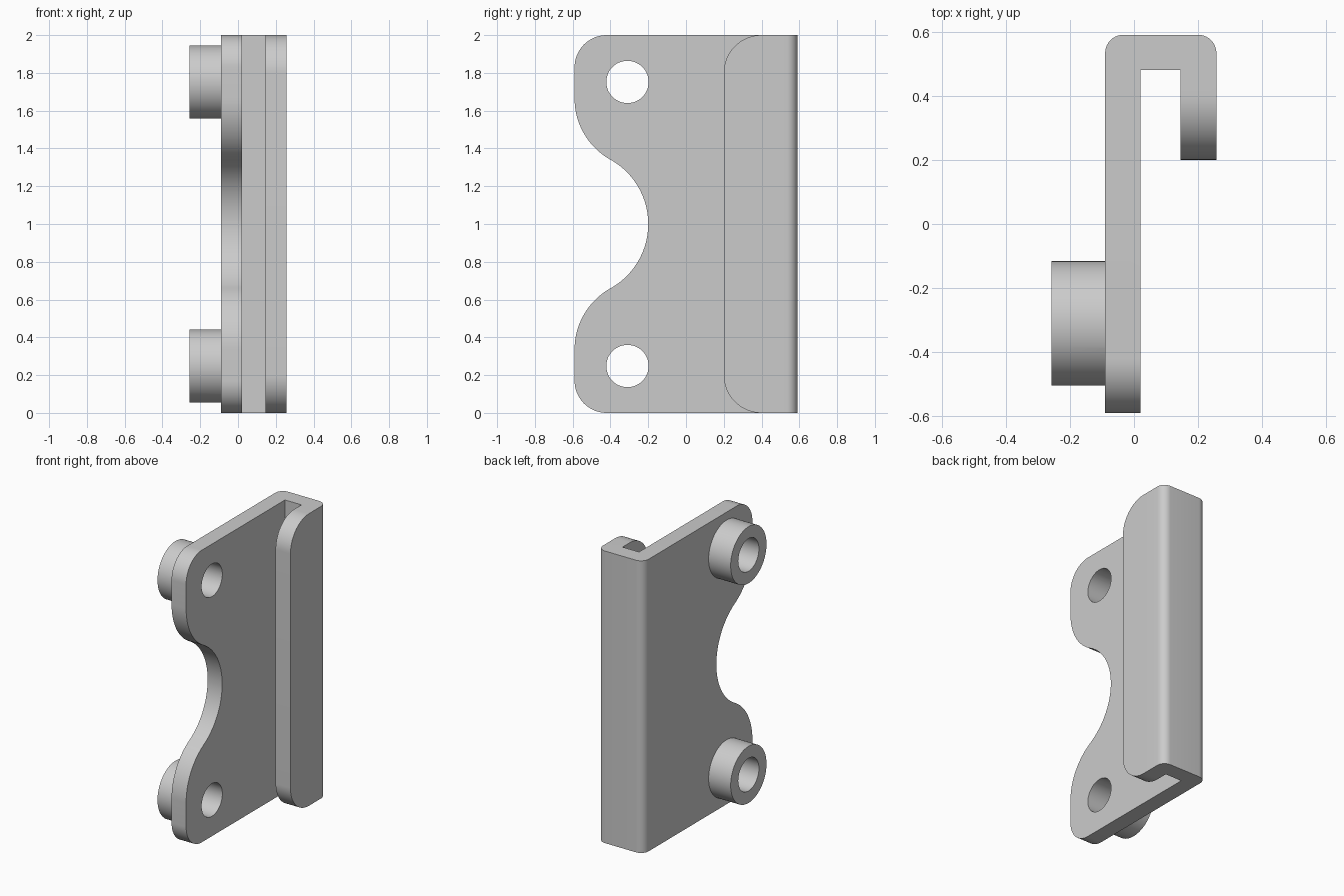
import bpy
import bmesh
from math import cos, sin, pi, radians, acos, sqrt
from mathutils import Matrix, Vector

cube = bpy.data.objects.get("Cube")
if cube:
    bpy.data.objects.remove(cube, do_unlink=True)

grey = bpy.data.materials.new("plain grey")
grey.use_nodes = True
colour = (0.6, 0.6, 0.6, 1)
grey.diffuse_color = colour
grey.node_tree.nodes["Principled BSDF"].inputs["Base Color"].default_value = colour


def arc(c, r, start, end, steps=20):
    """Points on a circle arc, angles in degrees."""
    angles = [radians(start + (end - start) * i / steps) for i in range(steps + 1)]
    return [(c[0] + r * cos(a), c[1] + r * sin(a)) for a in angles]


def prism(name, points, low, high, axis):
    """Extrude a flat outline along z (xy outline) or x (yz outline)."""
    place = (lambda p: (p[0], p[1], low)) if axis == "z" else (lambda p: (low, p[0], p[1]))
    step = Vector((0, 0, high - low)) if axis == "z" else Vector((high - low, 0, 0))
    bm = bmesh.new()
    face = bm.faces.new([bm.verts.new(place(p)) for p in points])
    new = bmesh.ops.extrude_face_region(bm, geom=[face])["geom"]
    bmesh.ops.translate(bm, vec=step, verts=[v for v in new if isinstance(v, bmesh.types.BMVert)])
    bmesh.ops.recalc_face_normals(bm, faces=bm.faces)
    mesh = bpy.data.meshes.new(name)
    bm.to_mesh(mesh)
    bm.free()
    mesh.materials.append(grey)
    ob = bpy.data.objects.new(name, mesh)
    bpy.context.collection.objects.link(ob)
    return ob


def combine(target, tool, operation):
    """Apply a boolean and discard the tool object."""
    tool.hide_render = True
    mod = target.modifiers.new(operation, "BOOLEAN")
    mod.operation = operation
    mod.solver = "EXACT"
    mod.object = tool
    bpy.context.view_layer.objects.active = target
    bpy.ops.object.modifier_apply(modifier=mod.name)
    bpy.data.objects.remove(tool, do_unlink=True)


HEIGHT, FRONT, BACK = 2.0, -0.59, 0.59
LEFT, RIGHT, BEND = 0.257, -0.09, 0.057
MID = HEIGHT / 2

# Hooked plate: J-shaped section, left long at the front for trimming
section = [(RIGHT, -0.7)]
section += [(0.02, -0.7), (0.02, 0.48), (0.145, 0.48), (0.145, 0.1), (LEFT, 0.1)]
section += arc((LEFT - BEND, BACK - BEND), BEND, 0, 90, 10)
section += arc((RIGHT + BEND, BACK - BEND), BEND, 90, 180, 10)
bracket = prism("hooked_bracket", section, 0, HEIGHT, "z")


def trim(name, upper_edge, low, high):
    """Cut away everything in front of an edge mirrored about mid height."""
    lower_edge = [(y, HEIGHT - z) for y, z in reversed(upper_edge)]
    y = upper_edge[0][0]
    outside = [(y, -0.2), (-1, -0.2), (-1, HEIGHT + 0.2), (y, HEIGHT + 0.2)]
    combine(bracket, prism(name, upper_edge + lower_edge + outside, low, high, "x"), "DIFFERENCE")


# Plate front edge: rounded corner, bulging shoulder, round central notch
corner, notch, shoulder = 0.17, 0.39, 0.37
rise = sqrt((notch + shoulder) ** 2 - shoulder ** 2)
tilt = acos(shoulder / (notch + shoulder)) * 180 / pi
edge = arc((FRONT + corner, HEIGHT - corner), corner, 90, 180)
edge += arc((FRONT + shoulder, MID + rise), shoulder, 180, 180 + tilt)
edge += arc((FRONT, MID), notch, tilt, 2, 24)[1:]
trim("plate_cutter", edge, -0.3, 0.08)

# Return lip with large rounded corners
trim("lip_cutter", arc((0.4, HEIGHT - 0.2), 0.2, 90, 180, 24), 0.08, 0.5)

# Two tubular bosses with holes running through the plate
for z in (MID - 0.752, MID + 0.752):
    centre = (-0.31, z)
    boss = prism("boss", arc(centre, 0.194, 0, 360, 64)[:-1], -LEFT, -0.05, "x")
    combine(bracket, boss, "UNION")
    hole = prism("hole_cutter", arc(centre, 0.112, 0, 360, 48)[:-1], -0.4, 0.08, "x")
    combine(bracket, hole, "DIFFERENCE")

bpy.ops.object.select_all(action="DESELECT")
bracket.select_set(True)
bpy.context.view_layer.objects.active = bracket
bpy.ops.object.shade_smooth_by_angle(angle=radians(30))
